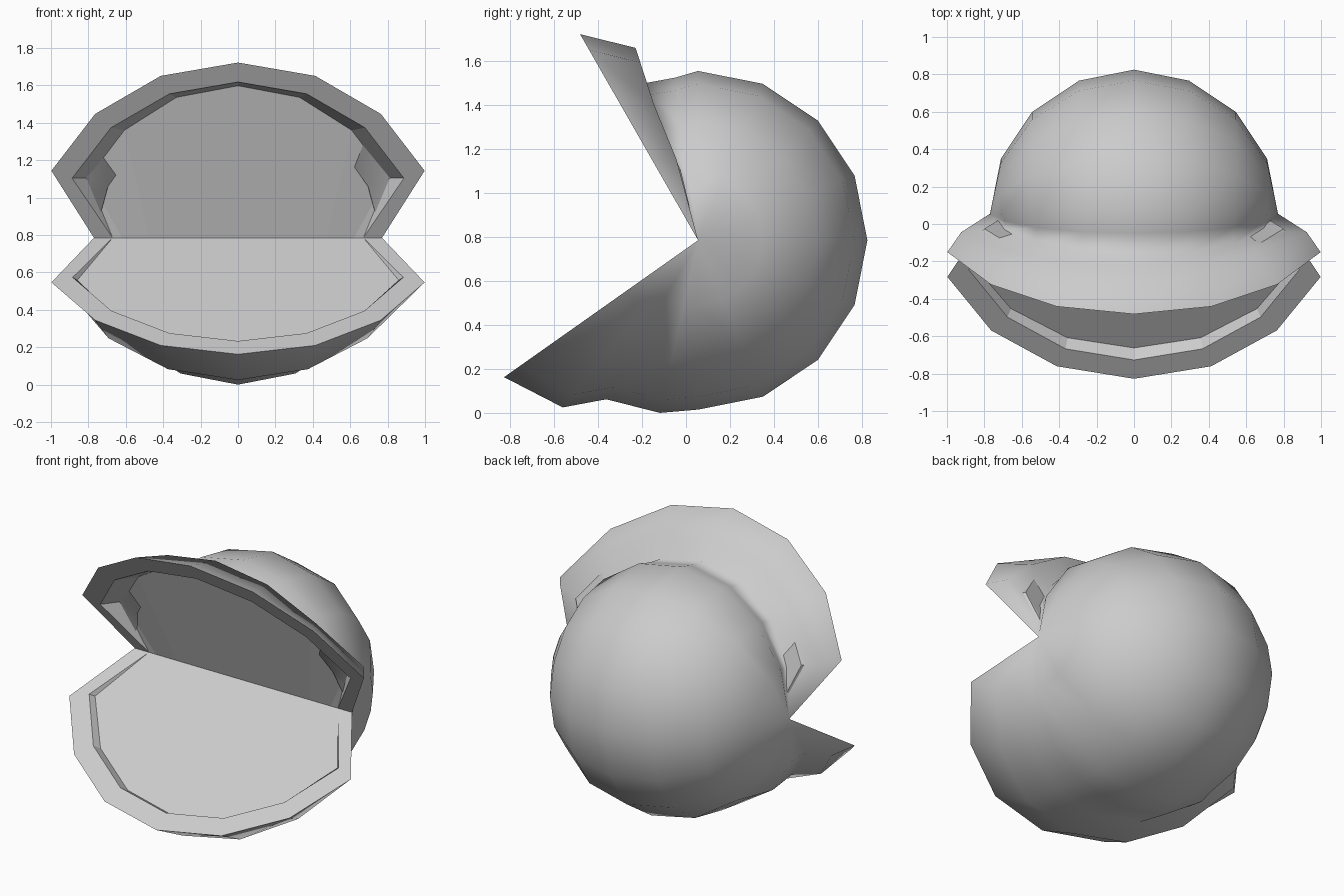
import bpy, bmesh
from math import sin, cos, radians

old = bpy.data.objects.get("Cube")
if old:
    bpy.data.objects.remove(old, do_unlink=True)

CENTRE_Y, CENTRE_Z = 0.055, 0.785
OUTER_CORNER, INNER_CORNER = 0.77, 0.67


def row(angle, radius, corner=OUTER_CORNER, tip=None):
    """Half-circle of points from the left corner to the right corner."""
    points = []
    for i in range(-4, 5):
        lat = radians(22.5 * i)
        a, r = tip if tip and abs(i) == 3 else (angle, radius)
        x, d = r * sin(lat), r * cos(lat)
        if abs(i) == 4:
            x, d = corner * i / 4, 0
        a = radians(a)
        points.append((x, CENTRE_Y + d * cos(a), CENTRE_Z + d * sin(a)))
    return points


# Outer skin: upper lip, fold, round back, belly bulge, lower lip
skin = [row(119.8, 1.08), row(108, 0.92, tip=(105, 1.0)), row(108, 0.753), row(98, 0.747)]
skin += [row(90 - 22.5 * k, 0.77) for k in range(9)]
skin += [row(257.5, 0.804), row(240, 0.835), row(231, 0.978), row(215.2, 1.08)]

# Mouth: lower rim, recessed floor, hinge line, ceiling, upper rim
hinge = [(INNER_CORNER * sin(radians(22.5 * i)), CENTRE_Y, CENTRE_Z) for i in range(-4, 5)]
mouth = [row(215.2, 0.957, INNER_CORNER), row(219.5, 0.93, INNER_CORNER), hinge,
         row(109, 0.86, INNER_CORNER, tip=(104, 0.866)), row(119.8, 0.96, INNER_CORNER)]

# Join neighbouring rows into one closed shell
bm = bmesh.new()
rows = [[bm.verts.new(p) for p in r] for r in skin + mouth]
for n, a in enumerate(rows):
    b = rows[(n + 1) % len(rows)]
    for i in range(8):
        face = bm.faces.new((a[i], a[i + 1], b[i + 1], b[i]))
        face.smooth = n < len(skin) - 1
bmesh.ops.remove_doubles(bm, verts=bm.verts, dist=0.0005)
bmesh.ops.recalc_face_normals(bm, faces=bm.faces)
mesh = bpy.data.meshes.new("open_mouth_ball")
bm.to_mesh(mesh)
bm.free()

# Plain grey
grey = bpy.data.materials.new("light_grey")
grey.use_nodes = True
grey.diffuse_color = (0.6, 0.6, 0.6, 1)
grey.node_tree.nodes["Principled BSDF"].inputs["Base Color"].default_value = (0.6, 0.6, 0.6, 1)
mesh.materials.append(grey)

ball = bpy.data.objects.new("open_mouth_ball", mesh)
bpy.context.collection.objects.link(ball)
